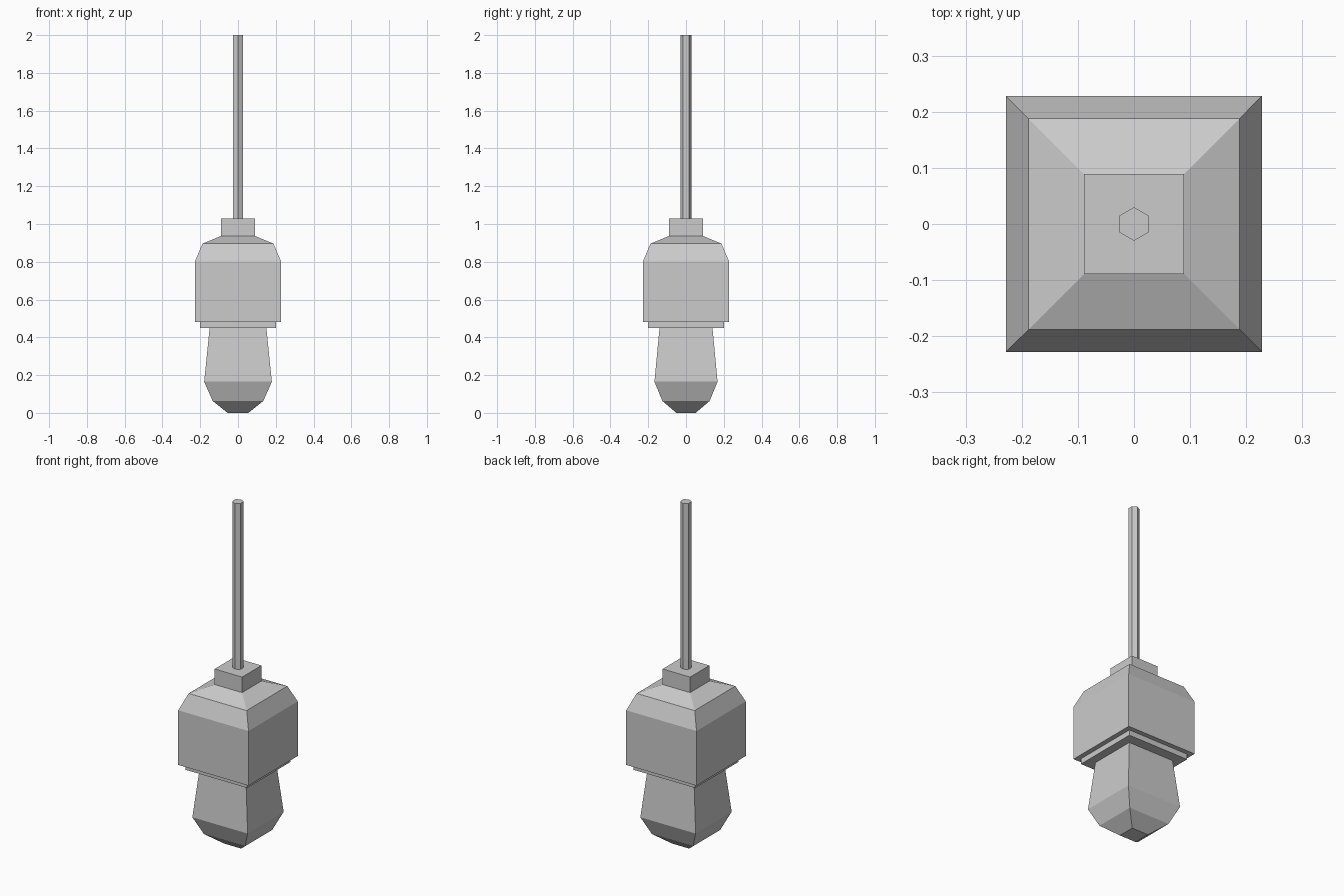
import bpy, bmesh, math

if "Cube" in bpy.data.objects:
    bpy.data.objects.remove(bpy.data.objects["Cube"])


def loft(name, rings, sides=4, turn=math.pi / 4):
    """Stack of polygon rings (half_x, half_y, z), capped at both ends."""
    bm = bmesh.new()
    k = 1 / math.cos(math.pi / 4) if sides == 4 else 1
    loops = []
    for hx, hy, z in rings:
        loops.append([bm.verts.new((hx * k * math.cos(turn + math.tau * i / sides),
                                    hy * k * math.sin(turn + math.tau * i / sides), z))
                      for i in range(sides)])
    for a, b in zip(loops, loops[1:]):
        for i in range(sides):
            j = (i + 1) % sides
            bm.faces.new((a[i], a[j], b[j], b[i]))
    bm.faces.new(loops[0][::-1])
    bm.faces.new(loops[-1])
    bmesh.ops.recalc_face_normals(bm, faces=bm.faces)
    mesh = bpy.data.meshes.new(name)
    bm.to_mesh(mesh)
    bm.free()
    obj = bpy.data.objects.new(name, mesh)
    bpy.context.collection.objects.link(obj)
    return obj


# Tapered bulb, slightly narrower in depth
loft("bulb", [(0.055, 0.051, 0), (0.134, 0.125, 0.063),
              (0.179, 0.167, 0.165), (0.15, 0.14, 0.452)])

# Thin plate between bulb and housing
loft("socket_plate", [(0.2, 0.2, 0.45), (0.2, 0.2, 0.482)])

# Square housing with sloped shoulders
loft("housing", [(0.228, 0.228, 0.482), (0.228, 0.228, 0.802),
                 (0.188, 0.188, 0.896), (0.089, 0.089, 0.937)])

# Collar block where the rod enters
loft("collar", [(0.089, 0.089, 0.937), (0.089, 0.089, 1.028)])

# Hexagonal hanging rod
loft("hanging_rod", [(0.03, 0.03, 1.028), (0.03, 0.03, 2.0)], sides=6, turn=math.pi / 2)
